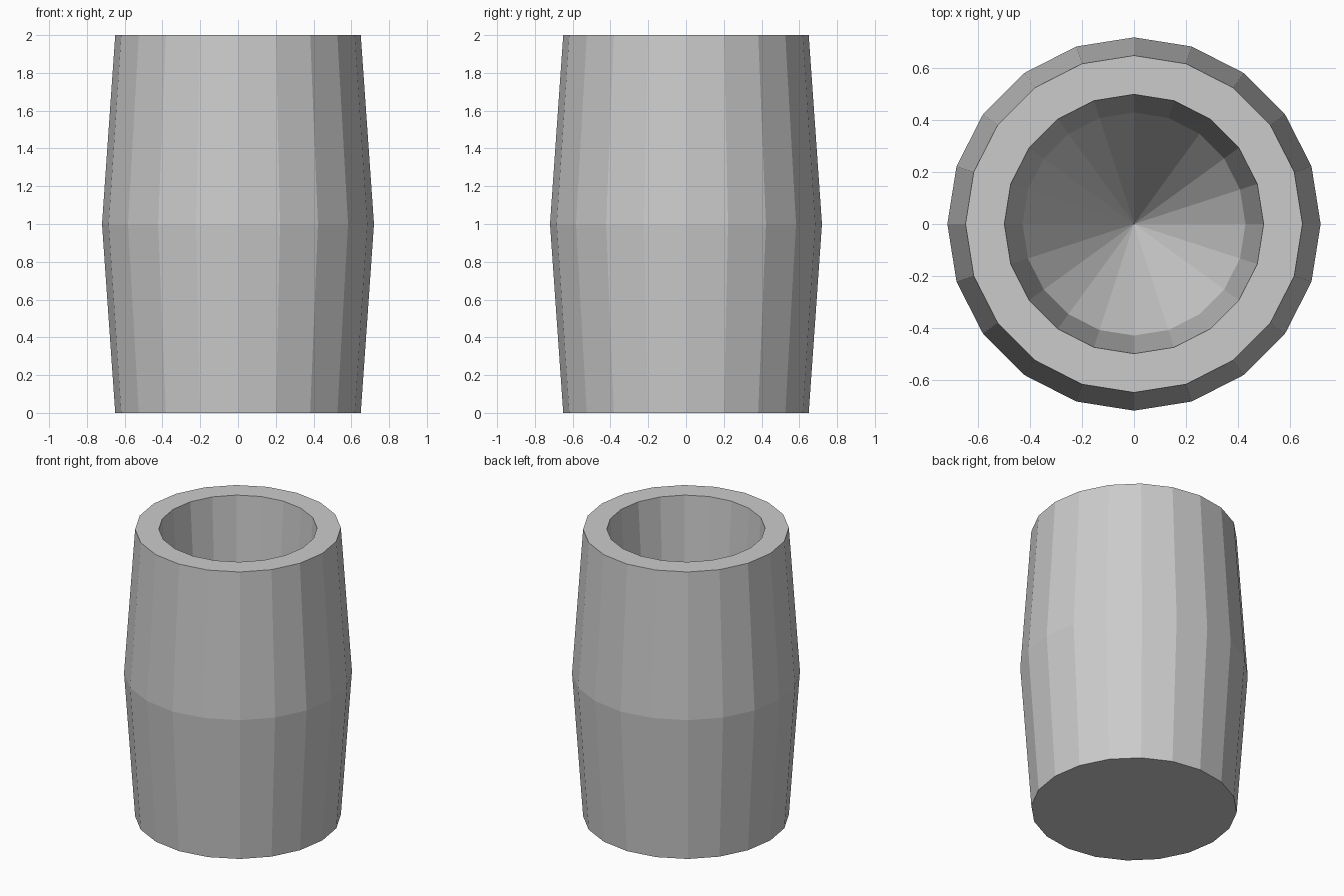
import bpy, bmesh
from math import cos, sin, tau

if "Cube" in bpy.data.objects:
    bpy.data.objects.remove(bpy.data.objects["Cube"])

SIDES = 20

# Lathe profile (radius, z): outer wall from the base up, rim, inner wall down
profile = [(0.65, 0.0), (0.72, 1.0), (0.65, 2.0), (0.50, 2.0), (0.43, 1.0)]
inner_tip_z = 0.25

bm = bmesh.new()
rings = [[bm.verts.new((r * cos(tau * i / SIDES), r * sin(tau * i / SIDES), z))
          for i in range(SIDES)] for r, z in profile]

# Walls and rim
for low, high in zip(rings, rings[1:]):
    for i in range(SIDES):
        j = (i + 1) % SIDES
        bm.faces.new((low[i], low[j], high[j], high[i]))

# Flat base and cone-shaped inner floor
bm.faces.new(rings[0][::-1])
tip = bm.verts.new((0, 0, inner_tip_z))
for i in range(SIDES):
    bm.faces.new((rings[-1][i], rings[-1][(i + 1) % SIDES], tip))

bmesh.ops.recalc_face_normals(bm, faces=bm.faces)
mesh = bpy.data.meshes.new("barrel_cup")
bm.to_mesh(mesh)
bm.free()
bpy.context.collection.objects.link(bpy.data.objects.new("barrel_cup", mesh))
